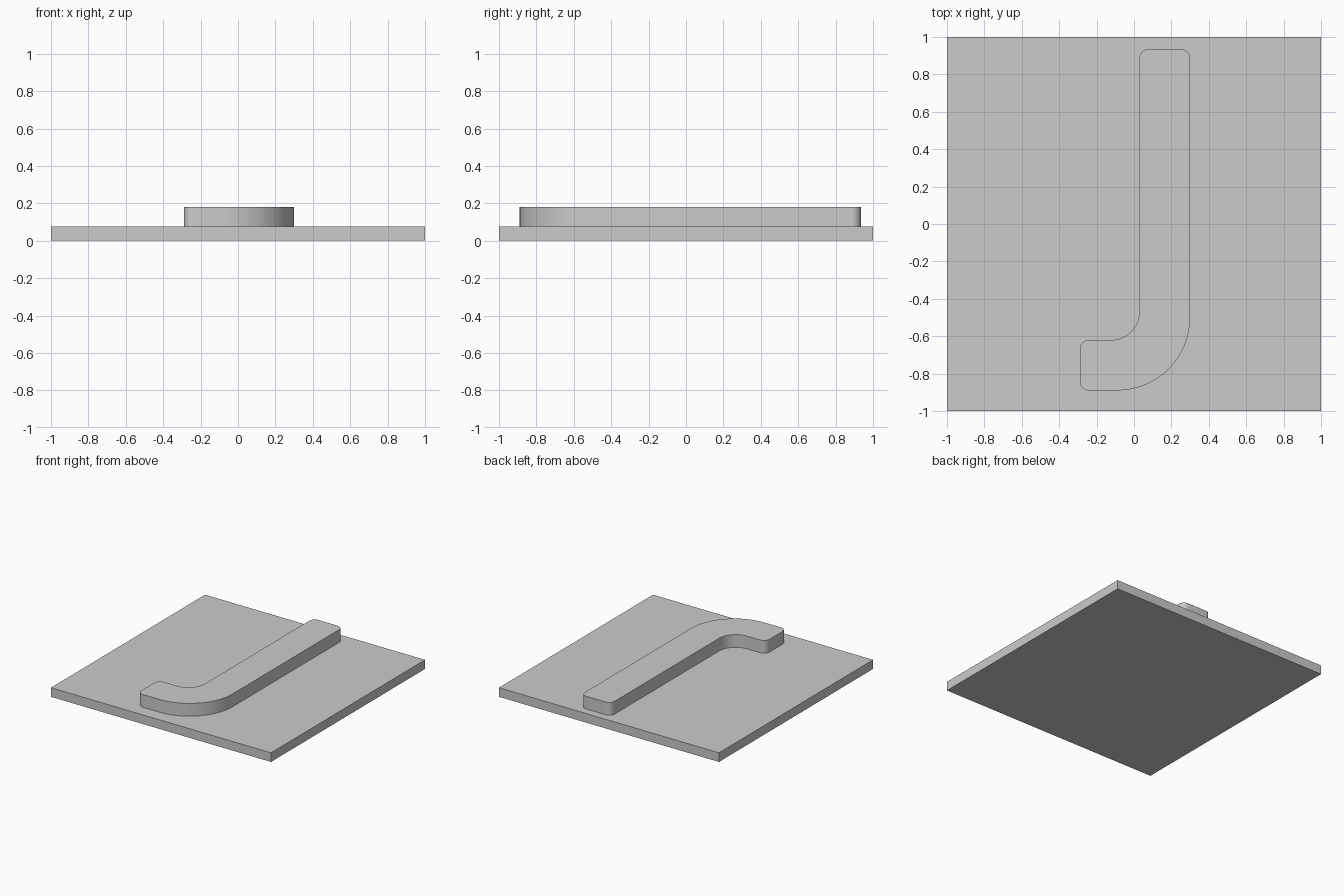
import bpy, bmesh, math
from mathutils import Vector

cube = bpy.data.objects.get("Cube")
if cube:
    bpy.data.objects.remove(cube, do_unlink=True)

grey = bpy.data.materials.new("light grey")
grey.use_nodes = True
colour = (0.6, 0.6, 0.6, 1)
grey.diffuse_color = colour
grey.node_tree.nodes["Principled BSDF"].inputs["Base Color"].default_value = colour


def rounded_outline(corners, steps=16):
    """Round each right-angled corner (x, y, radius) into an arc."""
    points = []
    for i, (x, y, r) in enumerate(corners):
        p = Vector((x, y))
        before = (Vector(corners[i - 1][:2]) - p).normalized()
        after = (Vector(corners[(i + 1) % len(corners)][:2]) - p).normalized()
        if r == 0:
            points.append(p)
            continue
        centre = p + (before + after) * r
        for s in range(steps + 1):
            a = math.pi / 2 * s / steps
            points.append(centre - after * r * math.cos(a) - before * r * math.sin(a))
    return points


def slab(name, corners, bottom, top):
    """Extrude an outline straight up."""
    bm = bmesh.new()
    face = bm.faces.new([bm.verts.new((p.x, p.y, bottom)) for p in rounded_outline(corners)])
    up = bmesh.ops.extrude_face_region(bm, geom=[face], use_keep_orig=True)
    verts = [v for v in up["geom"] if isinstance(v, bmesh.types.BMVert)]
    bmesh.ops.translate(bm, verts=verts, vec=(0, 0, top - bottom))
    bmesh.ops.recalc_face_normals(bm, faces=bm.faces)
    mesh = bpy.data.meshes.new(name)
    bm.to_mesh(mesh)
    bm.free()
    mesh.materials.append(grey)
    obj = bpy.data.objects.new(name, mesh)
    bpy.context.collection.objects.link(obj)
    bpy.ops.object.select_all(action="DESELECT")
    obj.select_set(True)
    bpy.context.view_layer.objects.active = obj
    bpy.ops.object.shade_smooth_by_angle(angle=math.radians(30))
    return obj


# Square base plate
slab("base_plate", [(-1, -1, 0), (1, -1, 0), (1, 1, 0), (-1, 1, 0)], 0, 0.075)

# Raised hook: long straight bar, wide bend, short foot
slab("raised_hook", [
    (-0.29, -0.89, 0.05), (0.3, -0.89, 0.39), (0.3, 0.935, 0.05),
    (0.028, 0.935, 0.05), (0.028, -0.62, 0.15), (-0.29, -0.62, 0.05),
], 0.075, 0.18)
